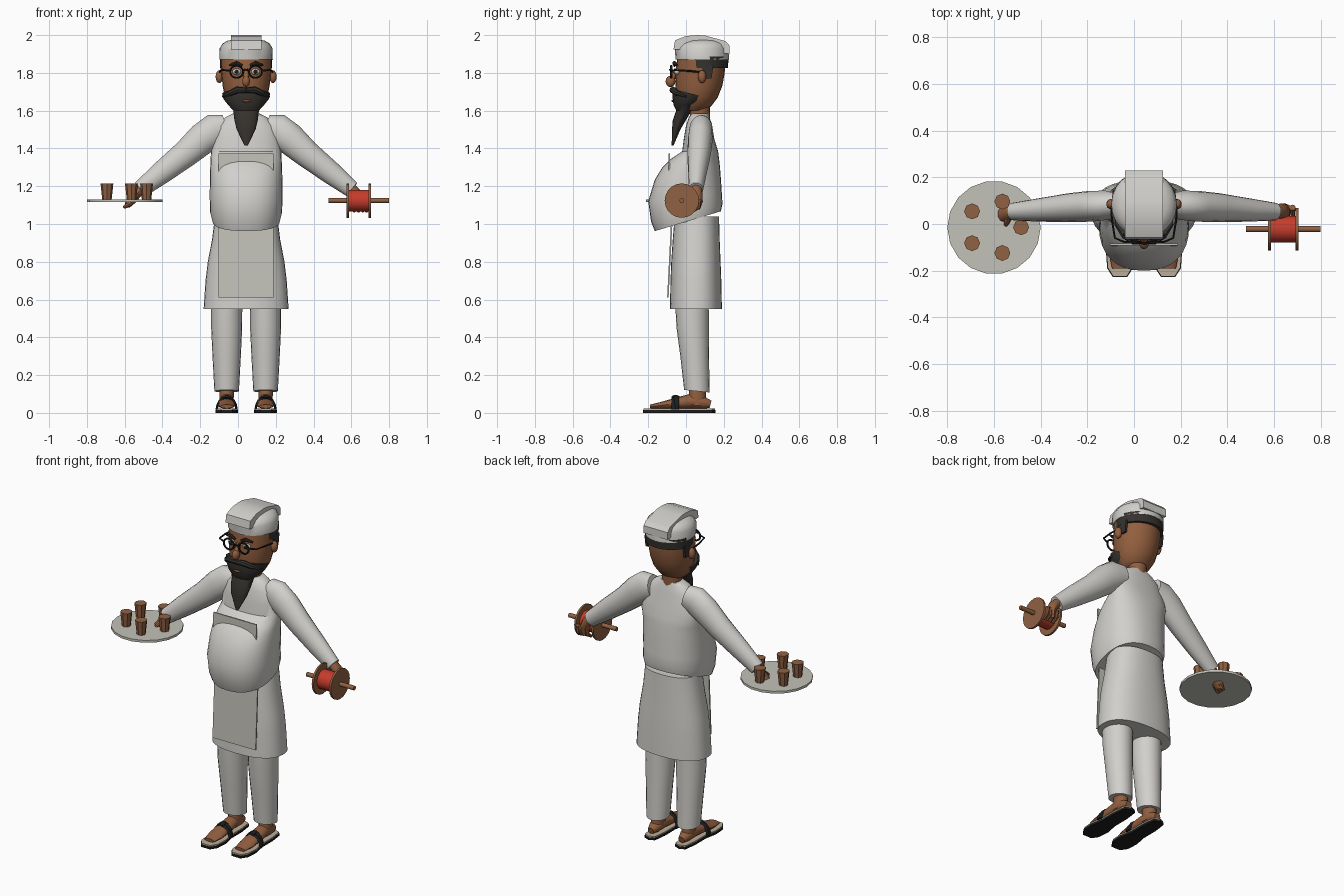
import bpy, bmesh, math
from mathutils import Vector

CX = 0.043  # body centre line


def mat(name, r, g, b):
    m = bpy.data.materials.new(name)
    m.diffuse_color = (r, g, b, 1)
    return m


CLOTH = mat("white_cloth", .64, .63, .60)
APRON = mat("apron_grey", .55, .54, .48)
SKIN = mat("brown_skin", .29, .115, .05)
HAIR = mat("dark_hair", .036, .032, .027)
BLACK = mat("black", .012, .012, .013)
WOOD = mat("wood", .28, .12, .055)
RED = mat("red_thread", .56, .045, .025)
INSOLE = mat("insole_beige", .50, .42, .32)
EYE = mat("eye_white", .6, .6, .58)


def finish(bm, name, m, angle=40):
    bmesh.ops.recalc_face_normals(bm, faces=bm.faces)
    me = bpy.data.meshes.new(name)
    bm.to_mesh(me)
    bm.free()
    ob = bpy.data.objects.new(name, me)
    bpy.context.collection.objects.link(ob)
    me.materials.append(m)
    bpy.ops.object.select_all(action='DESELECT')
    ob.select_set(True)
    bpy.context.view_layer.objects.active = ob
    bpy.ops.object.shade_smooth_by_angle(angle=math.radians(angle))
    return ob


def skin_rings(name, m, rings, angle=40):
    """Bridge equal rings of points and cap both ends."""
    bm = bmesh.new()
    vs = [[bm.verts.new(p) for p in r] for r in rings]
    n = len(vs[0])
    for a, b in zip(vs, vs[1:]):
        for i in range(n):
            j = (i + 1) % n
            bm.faces.new((a[i], a[j], b[j], b[i]))
    bm.faces.new(vs[0])
    bm.faces.new(vs[-1])
    return finish(bm, name, m, angle)


def loft(name, m, rows, n=24, cx=CX, power=1.0, angle=40):
    """Upright body from rows of (z, front y, back y, half width, tilt)."""
    rings = []
    for z, y0, y1, rx, tilt in rows:
        ring = []
        for i in range(n):
            t = math.tau * i / n
            c, s = math.cos(t), math.sin(t)
            c = math.copysign(abs(c) ** power, c)
            s = math.copysign(abs(s) ** power, s)
            dy = s * (y1 - y0) / 2
            ring.append((cx + c * rx, (y0 + y1) / 2 + dy, z + tilt * dy))
        rings.append(ring)
    return skin_rings(name, m, rings, angle)


def tube(name, m, pts, radii, n=12, ref=(0, 1, 0)):
    """Swept ellipse; each radius is (along ref, across ref) or a number."""
    P = [Vector(p) for p in pts]
    ref = Vector(ref)
    rings = []
    for k, p in enumerate(P):
        d = (P[min(k + 1, len(P) - 1)] - P[max(k - 1, 0)]).normalized()
        u = d.cross(ref).normalized()
        v = u.cross(d).normalized()
        r = radii[k] if isinstance(radii, (list, tuple)) else radii
        a, b = r if isinstance(r, tuple) else (r, r)
        rings.append([p + v * a * math.cos(math.tau * i / n) + u * b * math.sin(math.tau * i / n)
                      for i in range(n)])
    return skin_rings(name, m, rings)


def extrude(name, m, outline, vec):
    v = Vector(vec)
    a = [Vector(p) for p in outline]
    return skin_rings(name, m, [a, [p + v for p in a]], 30)


def ball(name, m, loc, size):
    bm = bmesh.new()
    bmesh.ops.create_uvsphere(bm, u_segments=14, v_segments=8, radius=1)
    for v in bm.verts:
        v.co = Vector([v.co[i] * size[i] + loc[i] for i in range(3)])
    return finish(bm, name, m, 60)


# --- clothing
loft("shirt_with_belly", CLOTH, [
    (1.015, -.165, .185, .178, .3), (1.06, -.185, .193, .19, .25), (1.14, -.2, .19, .193, .1),
    (1.235, -.165, .185, .192, 0), (1.30, -.125, .18, .19, 0), (1.345, -.08, .175, .188, 0),
    (1.385, -.02, .17, .186, 0), (1.45, -.012, .15, .18, 0), (1.52, 0, .138, .155, 0),
    (1.565, .015, .125, .11, 0), (1.585, .03, .12, .07, 0)], n=32, power=.85)
loft("skirt", CLOTH, [
    (.55, -.085, .19, .225, 0), (.70, -.082, .187, .215, 0), (.80, -.078, .183, .203, 0),
    (.92, -.07, .178, .18, 0), (1.04, -.06, .175, .165, 0)], n=32, power=.85)
extrude("apron_skirt", APRON, [(CX - .145, -.1, .612), (CX + .145, -.1, .612),
                               (CX + .145, -.08, 1.0), (CX - .145, -.08, 1.0)], (0, .008, 0))
extrude("apron_bib", APRON, [(CX - .145, -.095, 1.22), (CX + .145, -.095, 1.22),
                             (CX + .145, -.092, 1.372), (CX - .145, -.092, 1.372)], (0, .008, 0))

# --- limbs
for side, s in (("left", -1), ("right", 1)):
    X = lambda d: CX + s * d
    tube(side + "_sleeve", CLOTH,
         [(X(.11), .085, 1.51), (X(.165), .08, 1.497), (X(.23), .076, 1.452), (X(.32), .07, 1.372),
          (X(.45), .06, 1.27), (X(.56), .053, 1.183)],
         [(.055, .07), (.063, .088), (.066, .084), (.062, .072), (.05, .06), (.038, .045)], 16)
    lx = X(.103)
    loft(side + "_trouser_leg", CLOTH, [
        (.115, -.01, .125, .065, -.1), (.3, -.03, .122, .075, 0), (.45, -.05, .121, .082, 0),
        (.62, -.06, .12, .083, 0)], n=20, cx=lx)
    # foot and sandal
    loft(side + "_ankle", SKIN, [(.04, .0, .115, .035, 0), (.09, .015, .105, .038, 0),
                                 (.16, .02, .105, .04, 0)], n=12, cx=lx)
    tube(side + "_foot", SKIN,
         [(lx, .13, .045), (lx, .09, .055), (lx, .02, .062), (lx, -.06, .05), (lx, -.13, .04), (lx, -.19, .034)],
         [(.02, .02), (.033, .036), (.038, .038), (.028, .044), (.018, .046), (.01, .034)], 12, (0, 0, 1))
    half = [(.0, .155), (.035, .14), (.045, .06), (.045, -.04), (.06, -.12), (.055, -.19), (.03, -.228)]
    out = half + [(-a, b) for a, b in half[:0:-1]]
    extrude(side + "_sandal_sole", BLACK, [(lx + a, b, 0) for a, b in out], (0, 0, .014))
    extrude(side + "_insole", INSOLE, [(lx + a * .96, b * .985, .014) for a, b in out], (0, 0, .008))
    for k, (y, w, h) in enumerate([(-.05, .052, .068), (-.065, .053, .06)]):
        tube(f"{side}_sandal_strap_{k}", BLACK,
             [(lx + w * math.cos(t * math.pi / 8), y, .018 + h * math.sin(t * math.pi / 8))
              for t in range(9)], [(.013, .006)] * 9, 8)
    ball(side + "_strap_buckle", BLACK, (lx, -.055, .083), (.017, .022, .012))

# --- hands
tube("left_hand", SKIN, [(-.49, .056, 1.205), (-.53, .05, 1.165), (-.56, .045, 1.125), (-.585, .035, 1.1)],
     [(.026, .026), (.032, .025), (.036, .022), (.03, .018)], 10)
for k, y in enumerate((.062, .042, .02)):
    tube(f"left_finger_{k}", SKIN, [(-.565, y, 1.112), (-.59, y - .01, 1.097), (-.605, y - .015, 1.088)],
         [.012, .012, .008], 8)
tube("left_thumb", SKIN, [(-.535, .03, 1.155), (-.545, .01, 1.14), (-.55, -.005, 1.13)], [.014, .013, .009], 8)
tube("right_hand", SKIN, [(.585, .055, 1.205), (.625, .055, 1.165), (.645, .055, 1.12), (.64, .05, 1.08)],
     [(.026, .026), (.032, .028), (.034, .026), (.024, .018)], 10)
for k, x in enumerate((.615, .638, .66, .68)):
    tube(f"right_finger_{k}", SKIN, [(x, .07, 1.13), (x, .066, 1.09), (x, .035, 1.068)], [.013, .012, .009], 8,
         (1, 0, 0))

# --- head
loft("neck", SKIN, [(1.54, .02, .125, .055, 0), (1.66, .02, .13, .058, 0)], n=16)
loft("head", SKIN, [
    (1.60, -.02, .10, .06, 0), (1.625, -.035, .135, .088, 0), (1.67, -.05, .168, .112, 0),
    (1.73, -.056, .192, .124, 0), (1.80, -.056, .205, .132, 0), (1.89, -.045, .207, .132, 0)])
loft("hair_band", HAIR, [(1.827, -.032, .222, .137, 0), (1.888, -.03, .226, .139, 0)], n=24)
loft("beard", HAIR, [
    (1.415, -.076, -.066, .008, 0), (1.50, -.074, -.03, .05, 0), (1.55, -.07, 0, .062, 0),
    (1.60, -.052, .03, .068, 0), (1.63, -.066, .065, .095, 0), (1.66, -.072, .10, .119, -.2),
    (1.69, -.07, .125, .127, -.25)], n=20)
ball("nose", SKIN, (CX, -.082, 1.755), (.021, .026, .03))
tube("nose_bridge", SKIN, [(CX, -.05, 1.82), (CX, -.072, 1.775)], [.011, .017], 10)
ball("mouth", SKIN, (CX, -.072, 1.652), (.025, .006, .006))

for side, s in (("left", -1), ("right", 1)):
    X = lambda d: CX + s * d
    ball(side + "_ear", SKIN, (X(.142), .085, 1.78), (.02, .022, .034))
    extrude(side + "_sideburn", HAIR, [(X(.122), .08, 1.84), (X(.122), .145, 1.84),
                                       (X(.122), .135, 1.77), (X(.122), .1, 1.77)], (s * .013, 0, 0))
    tube(side + "_moustache", HAIR, [(X(0), -.074, 1.708), (X(.045), -.07, 1.71), (X(.085), -.048, 1.692),
                                     (X(.122), .0, 1.675)], [.014, .018, .015, .007], 8)
    tube(side + "_eyebrow", HAIR, [(X(.02), -.06, 1.838), (X(.05), -.062, 1.852), (X(.09), -.045, 1.84)],
         [.007, .011, .005], 8)
    ball(side + "_eye", EYE, (X(.05), -.047, 1.806), (.024, .016, .017))
    ball(side + "_pupil", BLACK, (X(.05), -.06, 1.806), (.011, .006, .011))
    # spectacles
    tube(side + "_glasses_rim", BLACK,
         [(X(.05) + .034 * math.cos(t * math.tau / 20), -.078, 1.806 + .032 * math.sin(t * math.tau / 20))
          for t in range(21)], .0055, 6)
    tube(side + "_glasses_arm", BLACK, [(X(.082), -.078, 1.812), (X(.125), -.06, 1.815), (X(.138), .02, 1.81),
                                        (X(.14), .085, 1.803), (X(.138), .1, 1.765)], .005, 6, (0, 0, 1))
tube("glasses_bridge", BLACK, [(CX - .018, -.08, 1.812), (CX, -.085, 1.817), (CX + .018, -.08, 1.812)], .005, 6)

# --- cap with raised top strip
loft("cap", CLOTH, [(1.872, -.055, .228, .141, 0), (1.93, -.06, .226, .14, 0), (1.955, -.04, .215, .125, 0),
                    (1.97, -.01, .19, .1, 0), (1.978, .03, .15, .06, 0)])
extrude("cap_top_strip", CLOTH, [(CX - .081, y, z) for y, z in (
    (-.066, 1.925), (-.058, 1.972), (.0, 1.995), (.06, 2.0), (.1, 1.998), (.21, 1.968), (.23, 1.945),
    (.23, 1.9), (.1, 1.92))], (.162, 0, 0))

# --- tray with cups
loft("tray", APRON, [(1.116, -.215, .185, .2, 0), (1.13, -.215, .185, .2, 0)], n=18, cx=-.6)
for k in range(5):
    a = math.tau * k / 5
    x, y = -.6 + .116 * math.cos(a), -.014 + .116 * math.sin(a)
    loft(f"cup_{k}", WOOD, [(1.13, y - .025, y + .025, .025, 0), (1.214, y - .034, y + .034, .034, 0)],
         n=8, cx=x, angle=20)

# --- thread spool on a rod
SP = lambda x: (x, -.022, 1.124)
tube("spool_rod", WOOD, [SP(.48), SP(.8)], .013, 10, (0, 0, 1))
tube("spool_thread", RED, [SP(.58), SP(.7)], .057, 24, (0, 0, 1))
for k, x in enumerate((.575, .692)):
    tube(f"spool_disc_{k}", WOOD, [SP(x), SP(x + .012)], .091, 20, (0, 0, 1))
